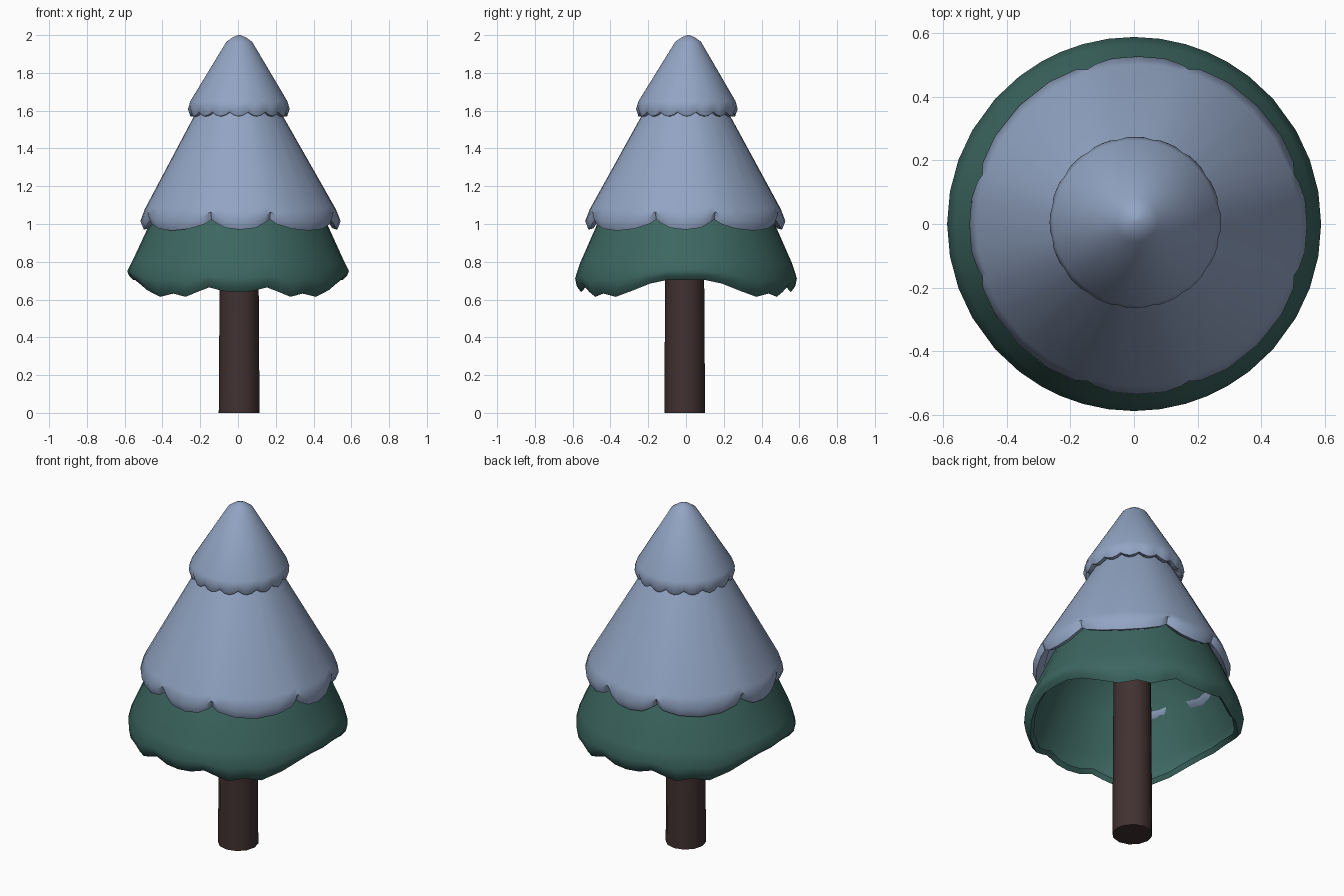
import bpy, bmesh, math

if "Cube" in bpy.data.objects:
    bpy.data.objects.remove(bpy.data.objects["Cube"])


def material(name, rgb):
    m = bpy.data.materials.new(name)
    m.diffuse_color = (*rgb, 1)
    m.use_nodes = True
    m.node_tree.nodes["Principled BSDF"].inputs["Base Color"].default_value = m.diffuse_color
    return m


GREEN = material("pine green", (0.046, 0.135, 0.118))
SNOW = material("snow blue", (0.29, 0.375, 0.55))
BARK = material("dark bark", (0.054, 0.031, 0.031))


def finish(name, bm, mat):
    bmesh.ops.recalc_face_normals(bm, faces=bm.faces[:])
    me = bpy.data.meshes.new(name)
    bm.to_mesh(me)
    bm.free()
    me.materials.append(mat)
    ob = bpy.data.objects.new(name, me)
    bpy.context.collection.objects.link(ob)
    bpy.ops.object.select_all(action='DESELECT')
    ob.select_set(True)
    bpy.context.view_layer.objects.active = ob
    bpy.ops.object.shade_smooth_by_angle(angle=math.radians(50))
    return ob


def full_circle(quarter):
    """Mirror a quarter rim (degrees from front, height) around all four quadrants."""
    half = quarter + [(180 - a, z) for a, z in reversed(quarter[:-1])]
    return half + [(360 - a, z) for a, z in reversed(half[1:-1])]


def skirt(name, rim, profile, mat, centre, top_centre):
    """Loft rings. Profile rows: radius, height, rim wave weight, dent weight."""
    bm = bmesh.new()
    mean = sum(z for _, z in rim) / len(rim)
    z0, z1 = profile[0][1], profile[-1][1]
    zt = max(p[1] for p in profile)
    rings = []
    for r, z, wave, dent in profile:
        t = max(0, min(1, (z - mean) / (zt - mean)))
        cx = centre[0] + (top_centre[0] - centre[0]) * t
        cy = centre[1] + (top_centre[1] - centre[1]) * t
        ring = []
        for a, rz in rim:
            d = rz - mean
            rr = r - dent * max(0, d)
            b = math.radians(a)
            ring.append(bm.verts.new((cx + rr * math.sin(b), cy - rr * math.cos(b), z + wave * d)))
        rings.append(ring)
    n = len(rim)
    for lo, hi in zip(rings, rings[1:]):
        for i in range(n):
            j = (i + 1) % n
            bm.faces.new((lo[i], lo[j], hi[j], hi[i]))
    bm.faces.new(rings[-1])
    return finish(name, bm, mat)


# trunk
bm = bmesh.new()
bmesh.ops.create_cone(bm, cap_ends=True, segments=12, radius1=0.108, radius2=0.1, depth=1.2)
bmesh.ops.translate(bm, verts=bm.verts[:], vec=(0.006, -0.007, 0.6))
finish("trunk", bm, BARK)

# lower green branches with a drooping wavy hem
green_rim = full_circle([(0, .645), (8, .65), (16, .67), (23, .645), (30, .62), (38, .637), (48, .62),
                         (60, .655), (70, .69), (80, .71), (90, .71)])
skirt("lower_branches", green_rim,
      [(0.535, 0.675, 1, 0), (0.555, 0.652, 1, 0), (0.578, 0.68, 0.9, 0), (0.587, 0.72, 0.6, 0),
       (0.563, 0.79, 0.15, 0), (0.47, 1.0, 0, 0), (0.42, 1.1, 0, 0), (0.1, 1.45, 0, 0)],
      GREEN, (0, 0), (0.005, 0))

# middle snow layer
snow_rim = full_circle([(0, .975), (9, .985), (15, 1.012), (18, 1.03), (22, 1.005), (32, .98), (45, .97),
                        (58, .98), (68, 1.005), (72, 1.03), (75, 1.012), (81, .985), (90, .975)])
skirt("middle_snow", snow_rim,
      [(0.465, 1.03, 0.8, 0), (0.485, 1.0, 1, 0.2), (0.512, 0.992, 1, 0.4), (0.53, 1.035, 0.9, 0.5),
       (0.506, 1.085, 0.3, 0.2), (0.225, 1.59, 0, 0), (0.15, 1.7, 0, 0)],
      SNOW, (0.014, -0.004), (0, 0))

# top snow cap with small scallops and a rounded tip
cap_rim = [(i * 360 / 64, 1.567 + 0.022 * (1 - abs(math.cos(math.pi * (i % 4) / 4)))) for i in range(64)]
skirt("snow_cap", cap_rim,
      [(0.215, 1.60, 0.5, 0), (0.235, 1.578, 1, 0), (0.256, 1.579, 1, 0.2), (0.269, 1.615, 0.7, 0.3),
       (0.257, 1.65, 0, 0), (0.068, 1.965, 0, 0), (0.035, 1.988, 0, 0), (0.006, 2.0, 0, 0)],
      SNOW, (0.004, 0.004), (0.007, 0.012))
